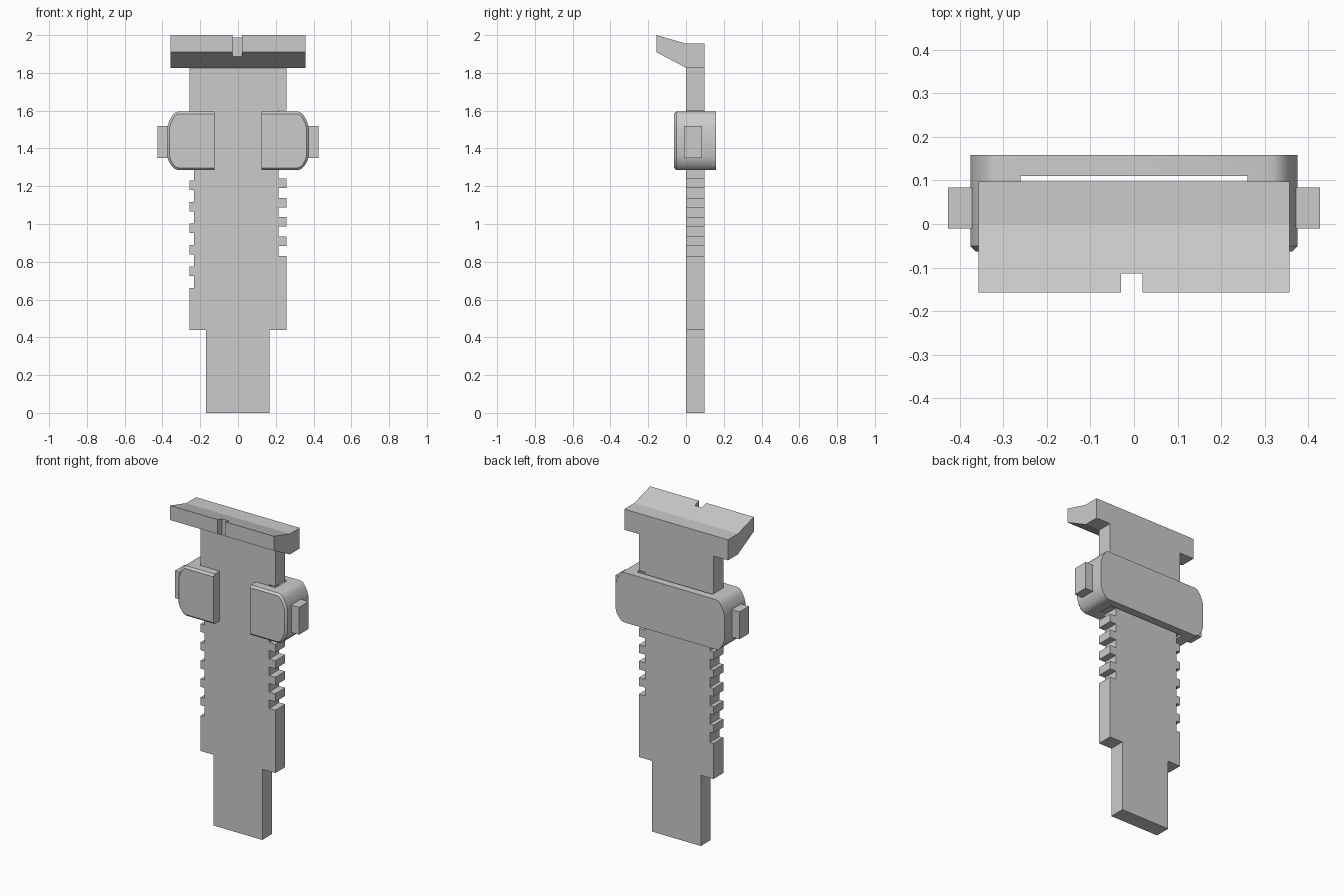
import bpy, bmesh
from mathutils import Vector

if "Cube" in bpy.data.objects:
    bpy.data.objects.remove(bpy.data.objects["Cube"])


def prism(name, pts, axis, lo, hi):
    """Extrude a 2D profile along an axis; profile uses the two other axes in order."""
    def place(p, d):
        c = list(p)
        c.insert('xyz'.index(axis), d)
        return Vector(c)
    bm = bmesh.new()
    a = [bm.verts.new(place(p, lo)) for p in pts]
    b = [bm.verts.new(place(p, hi)) for p in pts]
    bm.faces.new(a)
    bm.faces.new(b[::-1])
    n = len(pts)
    for i in range(n):
        j = (i + 1) % n
        bm.faces.new((a[j], a[i], b[i], b[j]))
    bmesh.ops.recalc_face_normals(bm, faces=bm.faces)
    me = bpy.data.meshes.new(name)
    bm.to_mesh(me)
    bm.free()
    ob = bpy.data.objects.new(name, me)
    bpy.context.collection.objects.link(ob)
    return ob


def box(name, x0, x1, y0, y1, z0, z1):
    return prism(name, [(x0, y0), (x1, y0), (x1, y1), (x0, y1)], 'z', z0, z1)


def cut(ob, cutter):
    m = ob.modifiers.new('cut', 'BOOLEAN')
    m.operation = 'DIFFERENCE'
    m.solver = 'EXACT'
    m.object = cutter
    cutter.hide_render = True
    cutter.hide_viewport = True


def notched_edge(side, depth, start, gap, pitch, count):
    """Points up one edge of the leaf, with square notches."""
    pts = []
    for i in range(count):
        z = start + i * pitch
        pts += [(side * 0.257, z), (side * (0.257 - depth), z),
                (side * (0.257 - depth), z + gap), (side * 0.257, z + gap)]
    return pts


# Sight leaf: stepped strip with a different notch pitch on each edge
right = [(0.167, 0), (0.167, 0.44), (0.257, 0.44)]
right += notched_edge(1, 0.042, 0.831, 0.052, 0.1025, 8) + [(0.257, 1.83)]
left = [(-0.17, 0), (-0.17, 0.44), (-0.257, 0.44)]
left += notched_edge(-1, 0.025, 0.661, 0.064, 0.114, 8) + [(-0.257, 1.83)]
prism('sight_leaf', right + left[::-1], 'y', 0, 0.097)

# Crossbar head with a forward lip and a sighting notch
head = prism('crossbar_head', [(0.097, 1.827), (0.097, 1.955), (0, 1.955),
                               (-0.157, 2.0), (-0.157, 1.91), (0, 1.827)],
             'x', -0.357, 0.357)
cut(head, box('notch_cutter', -0.03, 0.02, -0.3, -0.113, 1.8, 2.1))

# Slider: rounded block, hollowed for the leaf and open at the front
corner_top = [(0.375, 1.51), (0.366, 1.54), (0.352, 1.568), (0.337, 1.588), (0.318, 1.595)]
corner_low = [(0.318, 1.285), (0.337, 1.292), (0.352, 1.308), (0.366, 1.331), (0.375, 1.36)]
half = corner_low + corner_top
slider = prism('slider', half + [(-x, z) for x, z in half[::-1]], 'y', -0.063, 0.158)

bm = bmesh.new()
bm.from_mesh(slider.data)
front = [e for e in bm.edges if all(v.co.y < 0 for v in e.verts)]
bmesh.ops.bevel(bm, geom=front, offset=0.012, segments=1, affect='EDGES')
bm.to_mesh(slider.data)
bm.free()
cut(slider, prism('slider_cutter', [(-0.26, 0.11), (-0.26, -0.002), (-0.125, -0.002),
                                    (-0.125, -0.2), (0.125, -0.2), (0.125, -0.002),
                                    (0.26, -0.002), (0.26, 0.11)], 'z', 1.1, 1.8))

bpy.context.view_layer.objects.active = slider
slider.select_set(True)
bpy.ops.object.modifier_apply(modifier='cut')
bpy.ops.object.shade_smooth_by_angle(angle=0.6)

# Side release buttons
for name, s in (('left_button', -1), ('right_button', 1)):
    box(name, s * 0.36, s * 0.427, -0.01, 0.084, 1.35, 1.52)
